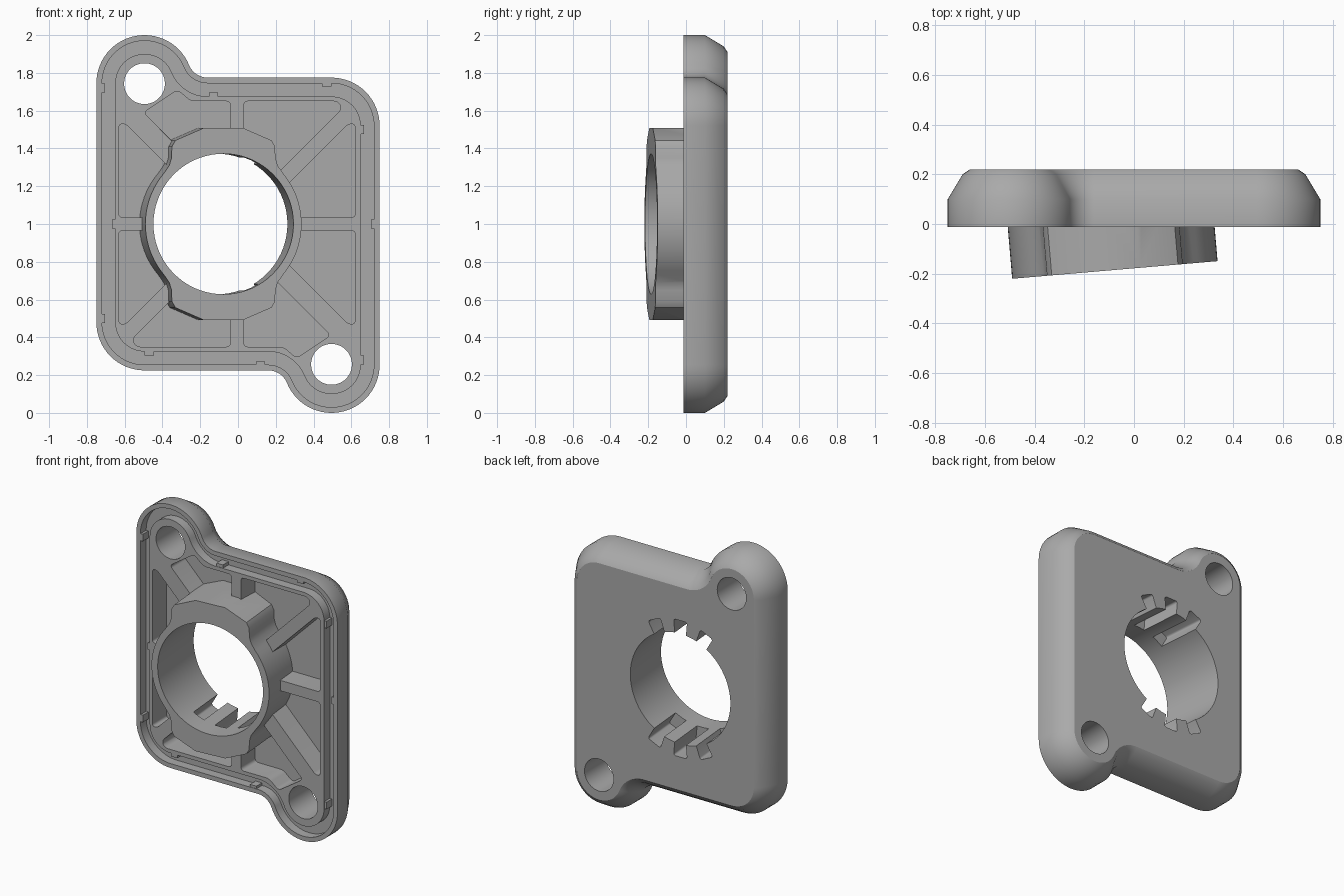
import bpy, bmesh
from math import sin, cos, radians
from mathutils import Matrix, Vector

if "Cube" in bpy.data.objects:
    bpy.data.objects.remove(bpy.data.objects["Cube"])

grey = bpy.data.materials.new("mid_grey")
grey.use_nodes = True
grey.diffuse_color = (0.4, 0.4, 0.4, 1)
grey.node_tree.nodes["Principled BSDF"].inputs["Base Color"].default_value = (0.4, 0.4, 0.4, 1)

FRONT, BACK, FLOOR = -0.012, 0.22, 0.14

# Tilted frame of the collar: local x across, local y along the bore, z up
TILT = Matrix.Translation((-0.077, -0.185, 1)) @ Matrix.Rotation(radians(4.9), 4, 'Z')


def loft(name, rings, closed=False, round_by=0, matrix=Matrix()):
    """Skin a list of (points, depth) rings; cap the ends unless closed."""
    bm = bmesh.new()
    loops = [[bm.verts.new((x, y, z)) for x, z in pts] for pts, y in rings]
    pairs = list(zip(loops, loops[1:]))
    if closed:
        pairs.append((loops[-1], loops[0]))
    else:
        bm.faces.new(loops[0])
        bm.faces.new(loops[-1])
    for a, b in pairs:
        for i in range(len(a)):
            bm.faces.new((a[i - 1], a[i], b[i], b[i - 1]))
    if round_by:
        sides = [e for e in bm.edges if abs(e.verts[0].co.y - e.verts[1].co.y) > 0.01]
        bmesh.ops.bevel(bm, geom=sides, offset=round_by, segments=4,
                        profile=0.5, affect='EDGES', clamp_overlap=True)
    bmesh.ops.recalc_face_normals(bm, faces=bm.faces)
    bm.transform(matrix)
    mesh = bpy.data.meshes.new(name)
    bm.to_mesh(mesh)
    bm.free()
    mesh.materials.append(grey)
    obj = bpy.data.objects.new(name, mesh)
    bpy.context.collection.objects.link(obj)
    return obj


def prism(name, pts, y0, y1, **options):
    return loft(name, [(pts, y0), (pts, y1)], **options)


def combine(target, tool, operation):
    """Apply a boolean and discard the tool."""
    mod = target.modifiers.new("cut", 'BOOLEAN')
    mod.operation, mod.solver, mod.object = operation, 'EXACT', tool
    bpy.context.view_layer.objects.active = target
    bpy.ops.object.modifier_apply(modifier=mod.name)
    bpy.data.objects.remove(tool)


def arc(cx, cz, r, start, end, steps=16):
    angles = [radians(start + (end - start) * i / steps) for i in range(steps + 1)]
    return [(cx + r * cos(a), cz + r * sin(a)) for a in angles]


def circle(cx, cz, r):
    return arc(cx, cz, r, 0, 360, 72)[:-1]


def turned(pts, cx=0):
    """Half-turn of the points about the plate centre."""
    return [(2 * cx - x, 2 - z) for x, z in pts]


def outline(inset):
    """Rounded plate with two opposite lobes, offset inwards."""
    half = arc(0.495, 1.52, 0.255 - inset, 0, 90)
    half += arc(-0.16, 1.882, 0.107 + inset, 270, 202.2)
    half += arc(-0.495, 1.745, 0.255 - inset, 22.2, 180, 28)
    return half + turned(half)


# Body with a softened back edge
body = loft("flange_body", [(outline(0), FRONT), (outline(0), 0.1),
                            (outline(0.06), 0.2), (outline(0.09), BACK)])

# Seal groove around the front rim
groove = loft("groove_cutter", [(outline(0.03), FRONT - 0.05), (outline(0.03), 0.05),
                                (outline(0.1), 0.05), (outline(0.1), FRONT - 0.05)], closed=True)
combine(body, groove, 'DIFFERENCE')

# Weight-saving pockets, leaving ribs between them
side = [(0.62, 1.035), (0.62, 1.53), (0.585, 1.53), (0.09, 1.035)]
pockets = [
    side,
    [(-0.01 - x, z) for x, z in side],
    [(0.03, 1.65), (0.53, 1.65), (0.55, 1.61), (0.13, 1.19), (0.03, 1.19)],
    [(-0.04, 1.65), (-0.25, 1.65), (-0.32, 1.71), (-0.5, 1.59), (-0.2, 1.29), (-0.04, 1.29)],
]
for pts in pockets + [turned(p, -0.005) for p in pockets]:
    cutter = prism("pocket_cutter", pts, FRONT - 0.05, FLOOR, round_by=0.022)
    combine(body, cutter, 'DIFFERENCE')

# Tilted collar with a lug above and below
quarter = arc(0, 0, 0.415, 0, 40, 10)
quarter += [(0.288, 0.31), (0.276, 0.35), (0.274, 0.41), (0.255, 0.443), (0.105, 0.508)]
upper = quarter + [(-x, z) for x, z in reversed(quarter)]
profile = upper + [(x, -z) for x, z in reversed(upper[1:-1])]
collar = prism("collar", profile, 0, 0.36, matrix=TILT)
combine(body, collar, 'UNION')

# Bore through the collar
combine(body, prism("bore_cutter", circle(0, 0, 0.372), -0.1, 0.6, matrix=TILT), 'DIFFERENCE')

# Three key slots in each lug, open at the back
slot = [(0.3, -0.035), (0.46, -0.05), (0.46, 0.05), (0.3, 0.035)]
for angle in (65, 90, 115, 245, 270, 295):
    c, s = cos(radians(angle)), sin(radians(angle))
    pts = [(r * c - t * s, r * s + t * c) for r, t in slot]
    cutter = prism("slot_cutter", pts, 0.13, 0.6, round_by=0.015, matrix=TILT)
    combine(body, cutter, 'DIFFERENCE')

# Bolt holes in the lobes
hole = circle(-0.495, 1.743, 0.108)
for pts in (hole, turned(hole)):
    combine(body, prism("hole_cutter", pts, -0.2, 0.4), 'DIFFERENCE')

# Small retaining tabs on both walls of the groove
upright = [(-0.715, 1.72), (-0.715, 0.5), (0.715, 1.0), (-0.655, 1.0), (0.655, 1.5), (0.655, 0.28)]
level = [(0.47, 1.74), (0.12, 0.26), (-0.13, 1.685), (-0.47, 0.315)]
for spots, w, h in ((upright, 0.012, 0.024), (level, 0.024, 0.012)):
    for x, z in spots:
        box = [(x - w, z - h), (x + w, z - h), (x + w, z + h), (x - w, z + h)]
        combine(body, prism("groove_tab", box, FRONT + 0.003, 0.06), 'UNION')

# Smooth curved walls, keep edges crisp
bpy.ops.object.select_all(action='DESELECT')
body.select_set(True)
bpy.context.view_layer.objects.active = body
bpy.ops.object.shade_smooth_by_angle(angle=radians(32))
